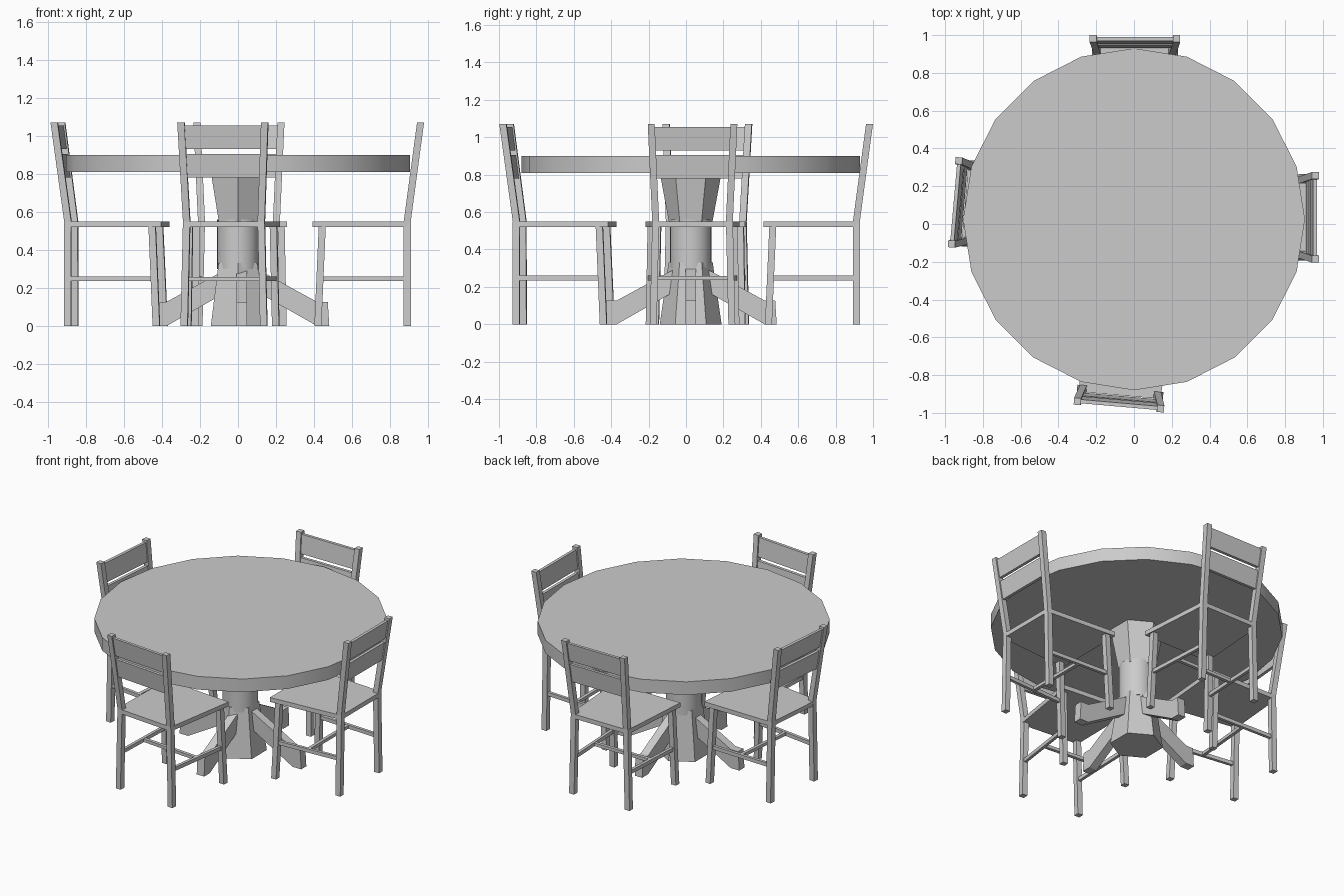
import bpy, bmesh
from math import radians
from mathutils import Matrix

cube = bpy.data.objects.get("Cube")
if cube:
    bpy.data.objects.remove(cube)

grey = bpy.data.materials.new("plain grey")
grey.use_nodes = True
colour = (0.6, 0.6, 0.6, 1)
grey.diffuse_color = colour
grey.node_tree.nodes["Principled BSDF"].inputs["Base Color"].default_value = colour


def finish(name, bm, matrix=Matrix()):
    bmesh.ops.recalc_face_normals(bm, faces=bm.faces[:])
    mesh = bpy.data.meshes.new(name)
    bm.to_mesh(mesh)
    bm.free()
    mesh.materials.append(grey)
    obj = bpy.data.objects.new(name, mesh)
    obj.matrix_world = matrix
    bpy.context.collection.objects.link(obj)
    return obj


def loft(name, rings, matrix=Matrix()):
    """Join equal point rings into a closed solid."""
    bm = bmesh.new()
    rows = [[bm.verts.new(p) for p in ring] for ring in rings]
    bm.faces.new(rows[0])
    bm.faces.new(rows[-1])
    n = len(rows[0])
    for a, b in zip(rows, rows[1:]):
        for i in range(n):
            j = (i + 1) % n
            bm.faces.new((a[i], a[j], b[j], b[i]))
    return finish(name, bm, matrix)


def slab(name, plan, z0, z1, matrix=Matrix()):
    return loft(name, [[(x, y, z) for x, y in plan] for z in (z0, z1)], matrix)


def rect(x, y, z, w, d):
    return [(x + sx * w / 2, y + sy * d / 2, z)
            for sx, sy in ((-1, -1), (1, -1), (1, 1), (-1, 1))]


def column(name, sides, r0, r1, z0, z1):
    bm = bmesh.new()
    bmesh.ops.create_cone(bm, cap_ends=True, segments=sides, radius1=r0, radius2=r1,
                          depth=z1 - z0,
                          matrix=Matrix.Translation((0, 0.025, (z0 + z1) / 2)))
    obj = finish(name, bm)
    bpy.ops.object.select_all(action='DESELECT')
    obj.select_set(True)
    bpy.context.view_layer.objects.active = obj
    bpy.ops.object.shade_smooth_by_angle(angle=radians(30))


# Table top and pedestal
column("table_top", 20, 0.905, 0.905, 0.81, 0.90)
column("pedestal_base", 6, 0.165, 0.118, 0, 0.33)
column("pedestal_shaft", 32, 0.11, 0.11, 0.3, 0.56)
column("pedestal_head", 6, 0.115, 0.165, 0.54, 0.81)

# Four pedestal feet
foot = [(0.06, 0.19), (0.395, 0), (0.46, 0), (0.452, 0.127), (0.395, 0.127), (0.06, 0.31)]
for i in range(4):
    turn = Matrix.Translation((0.02, 0.025, 0)) @ Matrix.Rotation(radians(90 * i), 4, 'Z')
    loft("table_foot", [[(r, y, z) for r, z in foot] for y in (-0.028, 0.028)], turn)

SEAT = 0.55
POST = 0.037


def post_line(z):
    """Centre of a back post above the seat, leaning back and outwards."""
    t = (z - SEAT) / 0.52
    return 0.197 + 0.024 * t, 0.018 - 0.07 * t


def chair(x, y, angle):
    m = Matrix.Translation((x, y, 0)) @ Matrix.Rotation(radians(angle), 4, 'Z')
    # Seat, wider at the front
    slab("seat", [(-0.215, 0), (0.215, 0), (0.252, 0.515), (-0.252, 0.515)], 0.52, SEAT, m)
    for s in (-1, 1):
        # Back post in one piece with the rear leg
        tx, ty = post_line(1.07)
        loft("back_post", [rect(s * 0.21, 0.018, 0, POST, POST),
                           rect(s * 0.197, 0.018, SEAT, POST, POST),
                           rect(s * tx, ty, 1.07, POST, POST)], m)
        loft("front_leg", [rect(s * 0.232, 0.488, 0, POST, POST),
                           rect(s * 0.222, 0.465, 0.525, POST, POST)], m)
        slab("side_stretcher", [(s * 0.194, 0.02), (s * 0.214, 0.02),
                                (s * 0.238, 0.475), (s * 0.218, 0.475)], 0.235, 0.26, m)
    slab("cross_stretcher", [(-0.21, 0.24), (0.21, 0.24), (0.21, 0.262), (-0.21, 0.262)],
         0.237, 0.258, m)
    # Two back rails following the lean of the posts
    for name, low, high in (("lower_rail", 0.78, 0.905), ("upper_rail", 0.93, 1.055)):
        rings = []
        for z in (low, high):
            px, py = post_line(z)
            rings.append(rect(0, py, z, 2 * px, 0.02))
        loft(name, rings, m)


# Chairs at the front, left, right and back, two of them slightly turned
chair(-0.075, -0.907, -5)
chair(-0.895, 0.11, -95)
chair(0.908, 0.035, 90)
chair(0.005, 0.929, 180)
